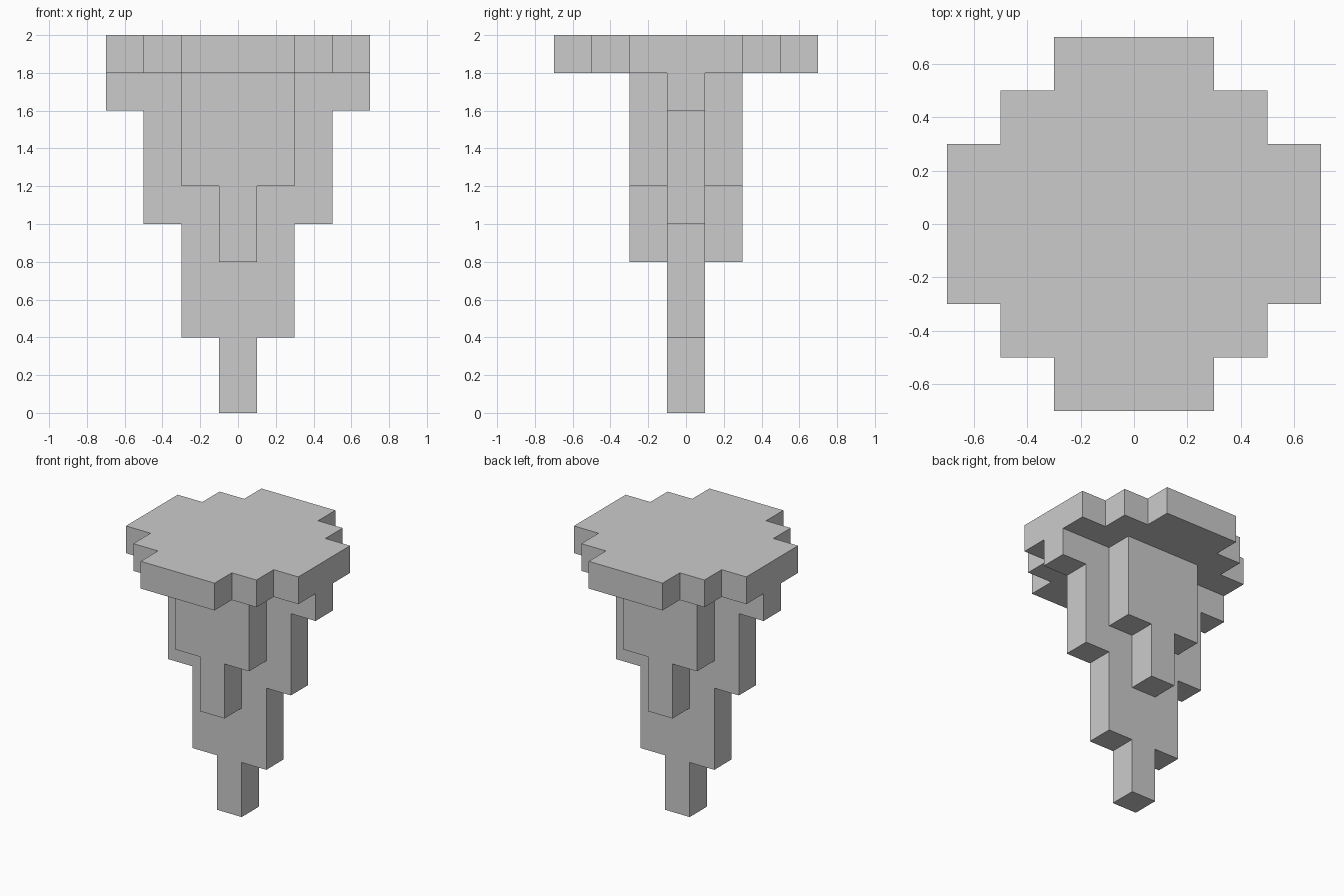
import bpy
import bmesh
from mathutils import Vector

if "Cube" in bpy.data.objects:
    bpy.data.objects.remove(bpy.data.objects["Cube"])


def mirrored(half):
    """Close a right-hand half outline by mirroring it across the first axis."""
    return half + [(-u, v) for u, v in reversed(half)]


def prism(name, outline, place, depth):
    """Extrude a flat outline along depth; place maps (u, v) to a 3D point."""
    bm = bmesh.new()
    face = bm.faces.new([bm.verts.new(place(u, v)) for u, v in outline])
    grown = bmesh.ops.extrude_face_region(bm, geom=[face], use_keep_orig=True)
    moved = [g for g in grown["geom"] if isinstance(g, bmesh.types.BMVert)]
    bmesh.ops.translate(bm, verts=moved, vec=Vector(depth))
    bmesh.ops.recalc_face_normals(bm, faces=bm.faces)
    mesh = bpy.data.meshes.new(name)
    bm.to_mesh(mesh)
    bm.free()
    obj = bpy.data.objects.new(name, mesh)
    bpy.context.collection.objects.link(obj)
    return obj


# Stepped central blade, widening towards the top
core_half = [(0.1, 0), (0.1, 0.4), (0.3, 0.4), (0.3, 1.0), (0.5, 1.0),
             (0.5, 1.6), (0.7, 1.6), (0.7, 1.8)]
core = prism("stepped_spike", mirrored(core_half),
             lambda u, v: (u, -0.1, v), (0, 0.2, 0))

# Shorter stepped ribs on the front and back of the blade
rib_half = [(0.1, 0.8), (0.1, 1.2), (0.3, 1.2), (0.3, 1.8)]
ribs = [prism(name, mirrored(rib_half),
              lambda u, v, s=side: (u, s * 0.1, v), (0, side * 0.2, 0))
        for name, side in (("front_rib", -1), ("back_rib", 1))]

# Flat cap with stepped corners
cap_half = [(0.3, -0.7), (0.3, -0.5), (0.5, -0.5), (0.5, -0.3), (0.7, -0.3),
            (0.7, 0.3), (0.5, 0.3), (0.5, 0.5), (0.3, 0.5), (0.3, 0.7)]
cap = prism("cap", mirrored(cap_half), lambda u, v: (u, v, 1.8), (0, 0, 0.2))

# Fuse everything into one clean shell without inner faces
for part in ribs + [cap]:
    mod = core.modifiers.new("join_" + part.name, 'BOOLEAN')
    mod.operation = 'UNION'
    mod.solver = 'EXACT'
    mod.object = part
graph = bpy.context.evaluated_depsgraph_get()
core.data = bpy.data.meshes.new_from_object(core.evaluated_get(graph))
core.modifiers.clear()
for part in ribs + [cap]:
    bpy.data.objects.remove(part)
